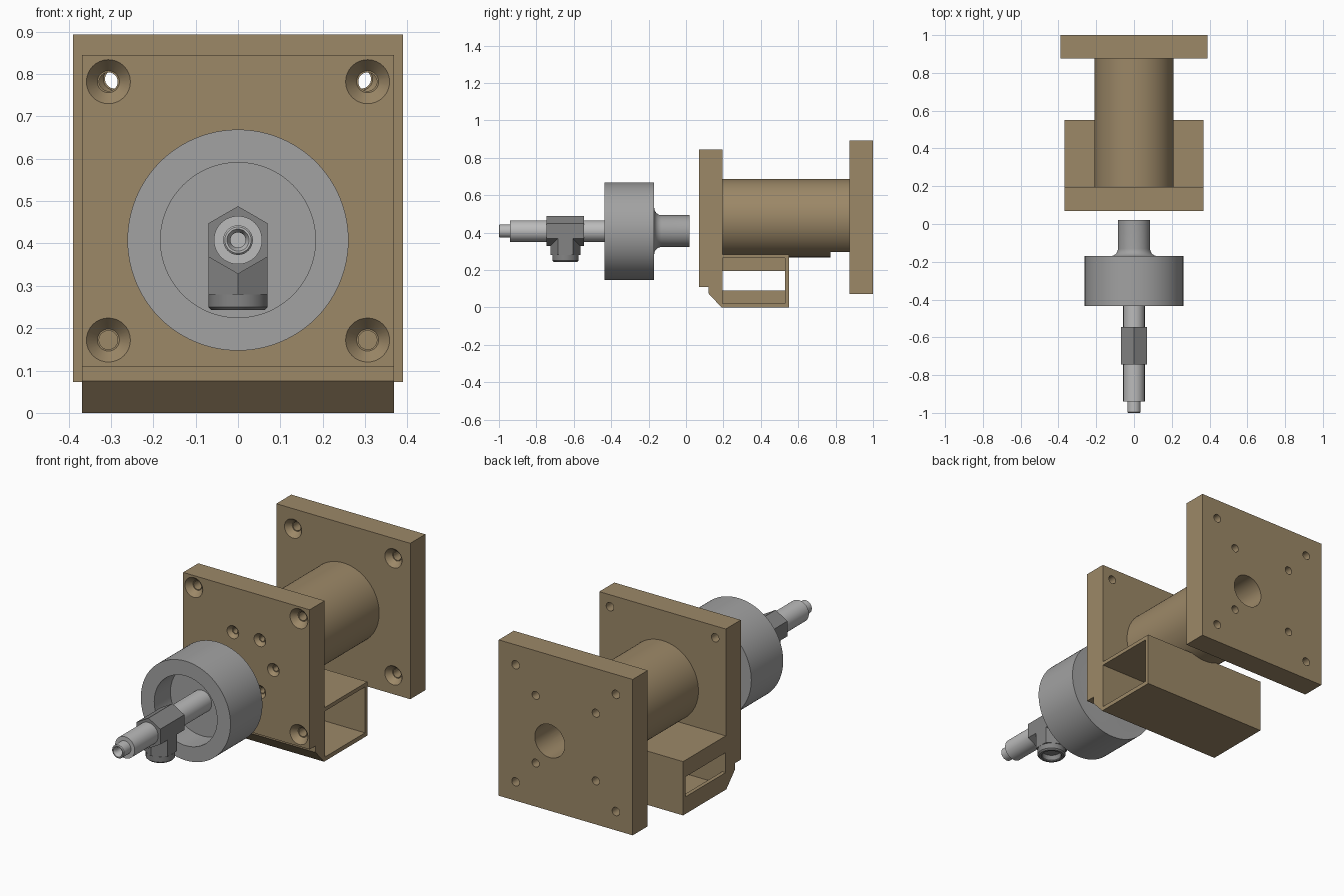
import bpy, bmesh, math
from mathutils import Matrix

if "Cube" in bpy.data.objects:
    bpy.data.objects.remove(bpy.data.objects["Cube"])


def paint(name, r, g, b):
    m = bpy.data.materials.new(name)
    m.diffuse_color = (r, g, b, 1)
    m.use_nodes = True
    m.node_tree.nodes["Principled BSDF"].inputs["Base Color"].default_value = m.diffuse_color
    return m


tan = paint("tan_metal", .334, .247, .137)
grey = paint("grey_metal", .36, .36, .36)
light = paint("light_metal", .5, .5, .5)
dark = paint("dark_metal", .23, .23, .23)


def finish(name, bm, mat=None):
    bmesh.ops.recalc_face_normals(bm, faces=bm.faces)
    me = bpy.data.meshes.new(name)
    bm.to_mesh(me)
    bm.free()
    ob = bpy.data.objects.new(name, me)
    bpy.context.collection.objects.link(ob)
    if mat:
        me.materials.append(mat)
    return ob


def activate(ob):
    bpy.ops.object.select_all(action='DESELECT')
    ob.select_set(True)
    bpy.context.view_layer.objects.active = ob


def smooth(ob):
    activate(ob)
    bpy.ops.object.shade_smooth_by_angle(angle=math.radians(30))


def box(name, x0, x1, y0, y1, z0, z1, mat=tan):
    bm = bmesh.new()
    bmesh.ops.create_cube(bm, size=1)
    for v in bm.verts:
        v.co = ((x0, x1)[v.co.x > 0], (y0, y1)[v.co.y > 0], (z0, z1)[v.co.z > 0])
    return finish(name, bm, mat)


def lathe(name, profile, x=0, z=0, n=64, mat=tan, rot=0, upright_y=None):
    """Revolve (radius, y) points about a y-parallel axis, or (radius, z) points if upright."""
    bm = bmesh.new()
    rings = []
    for r, y in profile:
        k = 1 if r == 0 else n
        rings.append([bm.verts.new((r * math.cos(rot + math.tau * i / n), y,
                                    r * math.sin(rot + math.tau * i / n))) for i in range(k)])
    for a, b in zip(rings, rings[1:]):
        for i in range(n):
            j = (i + 1) % n
            quad = [a[i % len(a)], a[j % len(a)], b[j % len(b)], b[i % len(b)]]
            bm.faces.new(list(dict.fromkeys(quad)))
    if upright_y is not None:
        bm.transform(Matrix.Translation((0, upright_y, 0)) @ Matrix.Rotation(math.pi / 2, 4, 'X'))
    bm.transform(Matrix.Translation((x, 0, z)))
    return finish(name, bm, mat)


def rod(name, r, y0, y1, x=0, z=0, **kw):
    return lathe(name, [(0, y0), (r, y0), (r, y1), (0, y1)], x, z, **kw)


def countersink(x, z, y0, y1, r_out, r_in, depth):
    return lathe("cutter", [(0, y0 - .01), (r_out, y0 - .01), (r_out, y0), (r_in + .004, y0 + depth),
                            (r_in, y0 + depth), (r_in, y1), (0, y1)], x, z, n=32)


def cut(ob, cutters):
    for c in cutters:
        c.hide_render = True
        activate(ob)
        m = ob.modifiers.new("cut", 'BOOLEAN')
        m.operation, m.solver, m.object = 'DIFFERENCE', 'EXACT', c
        bpy.ops.object.modifier_apply(modifier=m.name)
        bpy.data.objects.remove(c)
    smooth(ob)


CZ = .477   # barrel axis height
WZ = .408   # handwheel axis height
CORNERS = [(sx, sz) for sx in (-1, 1) for sz in (-1, 1)]

# front plate with countersunk corner holes and a ring of six screw holes
front = box("front_plate", -.368, .368, .07, .195, .11, .845)
holes = [countersink(sx * .306, .477 + sz * .305, .07, .21, .052, .022, .03) for sx, sz in CORNERS]
holes += [countersink(.157 * math.cos(a), .472 + .157 * math.sin(a), .07, .21, .034, .014, .02)
          for a in (math.pi / 3 * i for i in range(6))]
cut(front, holes)

# back plate with countersunk corners, four blind holes and an offset bore
back = box("back_plate", -.39, .39, .875, 1, .073, .893)
holes = [countersink(sx * .292, .48 + sz * .308, .875, 1.02, .05, .022, .03) for sx, sz in CORNERS]
holes += [rod("cutter", .021, .92, 1.02, sx * .175, .48 + sz * .178, n=32) for sx, sz in CORNERS]
holes.append(rod("cutter", .087, .8, 1.02, .093, .44))
cut(back, holes)

# barrel between the plates, flat notch below and offset bore
barrel = rod("barrel", .209, .195, .875, z=CZ, n=96)
cut(barrel, [box("cutter", -.3, .3, .772, .9, .2, .297),
             rod("cutter", .087, .3, .9, .093, .44)])

# rectangular channel under the barrel: open right end, window in the left end
bm = bmesh.new()
section = [(.12, .11), (.12, .075), (.19, 0), (.55, 0), (.55, .283), (.19, .283), (.19, .11)]
face = bm.faces.new([bm.verts.new((-.368, y, z)) for y, z in section])
ext = bmesh.ops.extrude_face_region(bm, geom=[face])
bmesh.ops.translate(bm, vec=(.736, 0, 0),
                    verts=[v for v in ext["geom"] if isinstance(v, bmesh.types.BMVert)])
channel = finish("channel", bm, tan)
cut(channel, [box("cutter", -.348, .4, .196, .53, .022, .263),
              box("cutter", -.4, -.3, .196, .53, .09, .195)])

# handwheel with recessed front and filleted neck
fillet = [(.125 - .04 * math.sin(t), -.13 - .04 * math.cos(t))
          for t in (math.pi / 2 * i / 8 for i in range(9))]
smooth(lathe("handwheel", [(0, -.3), (.183, -.3), (.183, -.435), (.261, -.435), (.261, -.17)] +
             fillet + [(.085, .02), (0, .02)], z=WZ, n=96, mat=grey))

# inlet tube with a stepped, hollow tip
smooth(lathe("inlet_tube", [(0, -.29), (.057, -.29), (.057, -.94), (.035, -.94), (.035, -.996),
                            (.031, -1), (.026, -1), (.018, -.985), (.018, -.9), (0, -.9)],
             z=WZ, mat=light))

# hexagonal tee body, its downward branch and the hollow round outlet
rod("tee_body", .08, -.745, -.545, z=WZ, n=6, rot=math.pi / 2, mat=dark)
lathe("tee_branch", [(0, .28), (.08, .28), (.08, WZ), (0, WZ)], n=6, rot=math.pi / 2,
      upright_y=-.645, mat=dark)
smooth(lathe("outlet", [(0, .31), (.062, .31), (.062, .285), (.07, .279), (.07, .25), (.063, .243),
                        (.052, .243), (.048, .247), (.048, .275), (0, .275)],
             upright_y=-.645, mat=dark))
